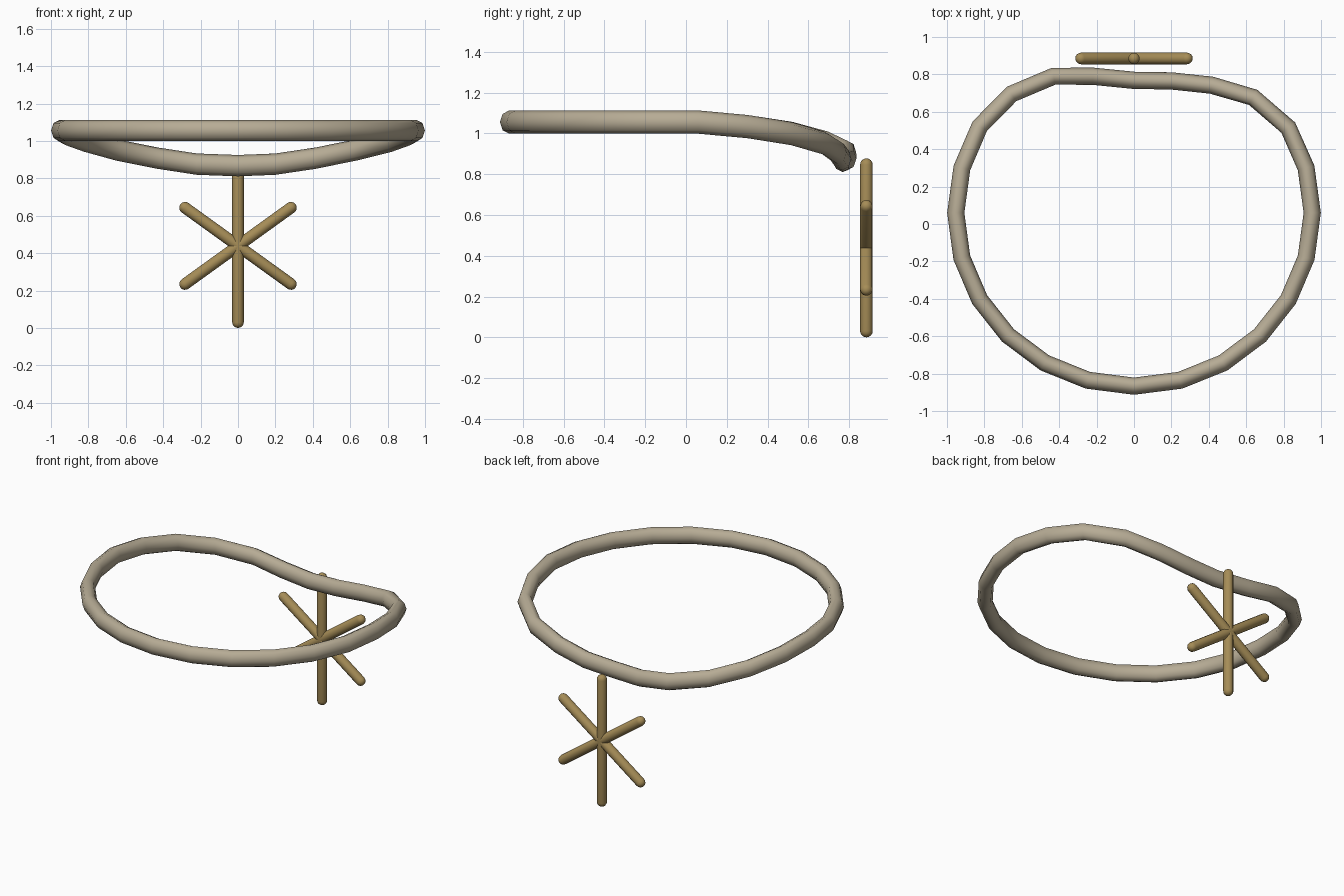
import bpy, bmesh, math
from mathutils import Vector, Matrix

if "Cube" in bpy.data.objects:
    bpy.data.objects.remove(bpy.data.objects["Cube"])


def material(name, rgb):
    m = bpy.data.materials.new(name)
    m.diffuse_color = (*rgb, 1)
    m.use_nodes = True
    m.node_tree.nodes["Principled BSDF"].inputs["Base Color"].default_value = m.diffuse_color
    return m


BONE = material("warm grey", (0.47, 0.41, 0.30))
BRASS = material("dull brass", (0.38, 0.265, 0.095))


def finish(bm, name, mat, angle):
    bmesh.ops.recalc_face_normals(bm, faces=bm.faces)
    me = bpy.data.meshes.new(name)
    bm.to_mesh(me)
    bm.free()
    ob = bpy.data.objects.new(name, me)
    bpy.context.collection.objects.link(ob)
    me.materials.append(mat)
    bpy.ops.object.select_all(action='DESELECT')
    ob.select_set(True)
    bpy.context.view_layer.objects.active = ob
    bpy.ops.object.shade_smooth_by_angle(angle=math.radians(angle))
    return ob


# Ring centreline: flat round front half, back half dips and is slightly uneven
path = []
for i in range(13):
    a = math.pi + math.pi * i / 12
    path.append(Vector((0.953 * math.cos(a), 0.06 + 0.927 * math.sin(a), 1.056)))
back = [(0.92, 0.30, 1.034), (0.825, 0.515, 1.0), (0.637, 0.677, 0.953),
        (0.415, 0.742, 0.908), (0.2, 0.765, 0.876), (0, 0.768, 0.868),
        (-0.22, 0.79, 0.876), (-0.43, 0.79, 0.908), (-0.655, 0.695, 0.953),
        (-0.825, 0.522, 1.0), (-0.92, 0.30, 1.034)]
path += [Vector(p) for p in back]

# Sweep an oval eight-sided section round the loop
bm = bmesh.new()
rings = []
n, sides = len(path), 8
for i, p in enumerate(path):
    t = path[(i + 1) % n] - path[i - 1]
    out = Vector((t.y, -t.x, 0)).normalized()
    rings.append([bm.verts.new(p + out * 0.046 * math.cos(k * math.tau / sides)
                               + Vector((0, 0, 0.057 * math.sin(k * math.tau / sides))))
                  for k in range(sides)])
for i in range(n):
    a, b = rings[i], rings[(i + 1) % n]
    for k in range(sides):
        j = (k + 1) % sides
        bm.faces.new((a[k], a[j], b[j], b[k]))
finish(bm, "hoop", BONE, 60)


# Star of three round-ended rods hanging behind the hoop
def rod(name, half, tilt, r=0.031):
    bm = bmesh.new()
    bmesh.ops.create_uvsphere(bm, u_segments=12, v_segments=8, radius=r)
    # Split the sphere at its middle and pull the halves apart
    middle = [e for e in bm.edges if all(abs(v.co.z) < 1e-5 for v in e.verts)]
    bmesh.ops.split_edges(bm, edges=middle)
    for f in bm.faces:
        f.tag = f.calc_center_median().z > 0
    for v in bm.verts:
        v.co.z += half if v.link_faces[0].tag else -half
    bmesh.ops.bridge_loops(bm, edges=[e for e in bm.edges if e.is_boundary])
    bm.transform(Matrix.Translation((0, 0.885, 0.439)) @ Matrix.Rotation(tilt, 4, 'Y'))
    finish(bm, name, BRASS, 60)


slant = math.atan2(0.283, 0.204)
rod("star_upright", 0.408, 0)
rod("star_rising_arm", 0.349, slant)
rod("star_falling_arm", 0.349, -slant)
